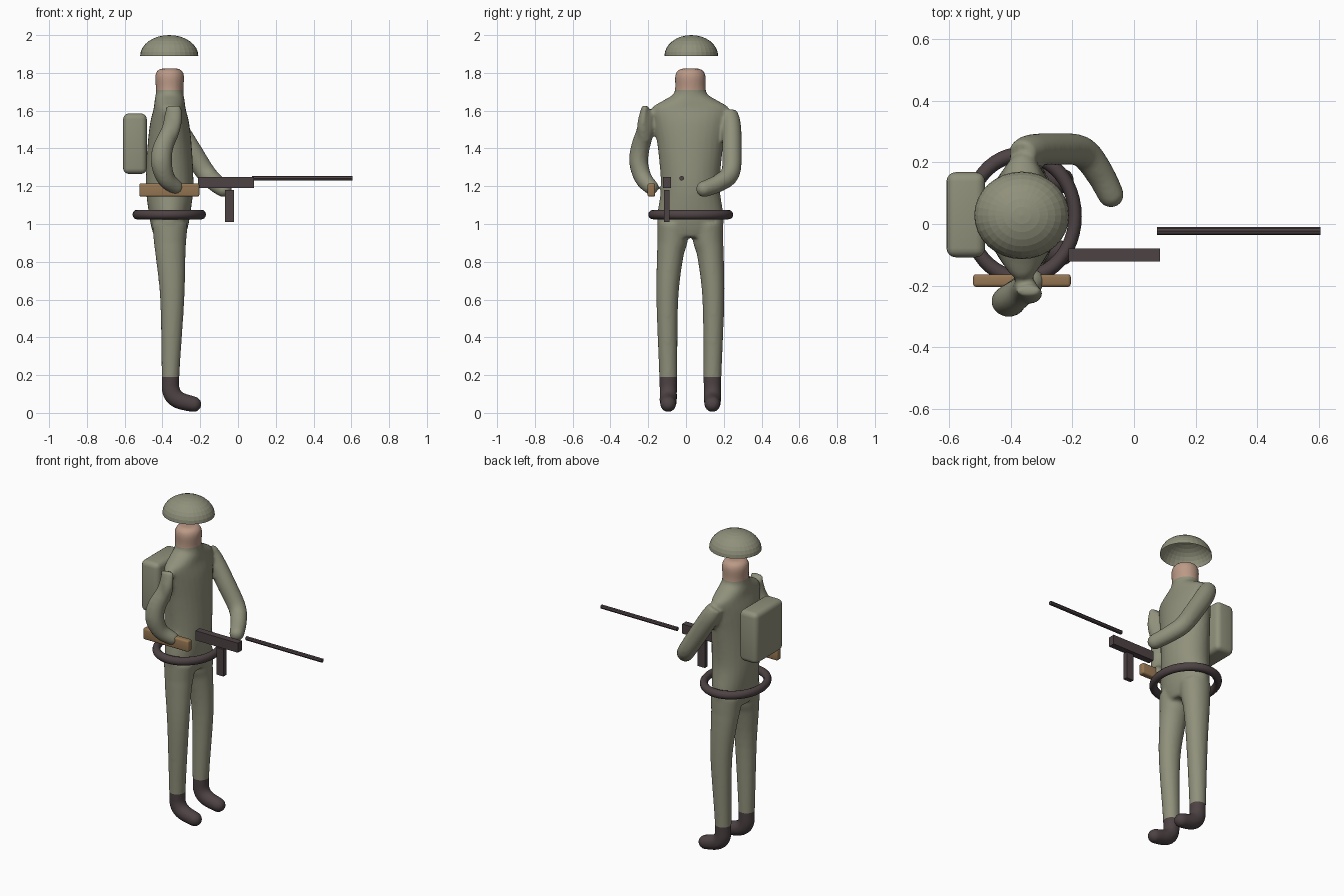
import bpy, bmesh, math
from mathutils import Vector

cube = bpy.data.objects.get("Cube")
if cube:
    bpy.data.objects.remove(cube)


def material(name, rgb):
    m = bpy.data.materials.new(name)
    m.use_nodes = True
    m.diffuse_color = (*rgb, 1)
    m.node_tree.nodes["Principled BSDF"].inputs["Base Color"].default_value = (*rgb, 1)
    return m


OLIVE = material("olive cloth", (0.28, 0.28, 0.20))
SKIN = material("skin", (0.50, 0.32, 0.24))
DARK = material("dark leather and metal", (0.075, 0.055, 0.058))
WOOD = material("wood", (0.30, 0.18, 0.085))


def add_object(name, bm, mats, smooth=None):
    me = bpy.data.meshes.new(name)
    bm.to_mesh(me)
    bm.free()
    ob = bpy.data.objects.new(name, me)
    bpy.context.collection.objects.link(ob)
    for m in mats:
        me.materials.append(m)
    if smooth:
        bpy.ops.object.select_all(action='DESELECT')
        ob.select_set(True)
        bpy.context.view_layer.objects.active = ob
        bpy.ops.object.shade_smooth_by_angle(angle=math.radians(smooth))
    return ob


def spline(pts, steps=5):
    """Smooth interpolation of points that also carry two radii."""
    p = [pts[0]] + pts + [pts[-1]]
    out = []
    for a, b, c, d in zip(p, p[1:], p[2:], p[3:]):
        for i in range(steps):
            t = i / steps
            out.append([0.5 * (2 * w + (x - v) * t + (2 * v - 5 * w + 4 * x - y) * t * t
                               + (3 * w - v - 3 * x + y) * t ** 3)
                        for v, w, x, y in zip(a, b, c, d)])
    return out + [list(pts[-1])]


def tube(bm, pts, dome=False, n=28):
    """Loft elliptical rings along a path of (x, y, z, radius_y, radius_x)."""
    rows = spline(pts)
    cen = [Vector(r[:3]) for r in rows]
    frames = []
    for i, r in enumerate(rows):
        t = (cen[min(i + 1, len(cen) - 1)] - cen[max(i - 1, 0)]).normalized()
        frames.append((cen[i], t, r[3], r[4]))
    if dome:
        c, t, ra, rb = frames[-1]
        for k in range(1, 6):
            a = k * math.pi / 11
            frames.append((c + t * ra * math.sin(a), t, ra * math.cos(a), rb * math.cos(a)))
    rings = []
    for c, t, ra, rb in frames:
        u = Vector((0, 1, 0))
        u = (u - t * u.dot(t)).normalized()
        v = t.cross(u)
        rings.append([bm.verts.new(c + u * ra * math.cos(k * math.tau / n)
                                   + v * rb * math.sin(k * math.tau / n)) for k in range(n)])
    for a, b in zip(rings, rings[1:]):
        for k in range(n):
            bm.faces.new((a[k], a[(k + 1) % n], b[(k + 1) % n], b[k]))
    bm.faces.new(rings[0][::-1])
    bm.faces.new(rings[-1])


# Body: torso, neck, legs and arms lofted, then fused to one skin
CX, CY = -0.362, 0.023
bm = bmesh.new()
torso = [(0.93, .12, .08), (0.98, .17, .096), (1.05, .175, .109), (1.2, .156, .126),
         (1.4, .172, .118), (1.53, .193, .104), (1.61, .205, .085), (1.65, .15, .08),
         (1.685, .092, .074), (1.72, .081, .073), (1.78, .081, .077), (1.81, .07, .067),
         (1.823, .045, .045)]
tube(bm, [(CX, CY, z, ry, rx) for z, ry, rx in torso])

leg = [(-.36, .088, 1.0, .086, .094), (-.36, .095, .91, .08, .086), (-.357, .107, .83, .07, .079),
       (-.348, .122, .6, .058, .064), (-.357, .117, .2, .048, .047), (-.352, .117, .11, .046, .048),
       (-.315, .117, .068, .046, .046), (-.235, .117, .046, .042, .042)]
for side in (-1, 1):
    tube(bm, [(x, CY + side * y, z, a, b) for x, y, z, a, b in leg], dome=True)

tube(bm, [(-.365, .225, 1.59, .045, .045), (-.335, .24, 1.53, .05, .055), (-.255, .243, 1.4, .052, .056),
          (-.17, .235, 1.27, .05, .052), (-.115, .17, 1.215, .046, .048),
          (-.075, .095, 1.185, .042, .044)], dome=True)
tube(bm, [(-.35, -.205, 1.6, .03, .035), (-.36, -.215, 1.5, .045, .045), (-.398, -.243, 1.4, .05, .054),
          (-.405, -.25, 1.32, .05, .056), (-.38, -.225, 1.24, .046, .048),
          (-.33, -.185, 1.195, .04, .04)], dome=True)
# Loose sleeve fold at the right shoulder
tube(bm, [(-.342, -.215, 1.625, .018, .042), (-.335, -.228, 1.53, .03, .036),
          (-.35, -.22, 1.44, .035, .022)])
bmesh.ops.recalc_face_normals(bm, faces=bm.faces)
rough = add_object("body_lofts", bm, [OLIVE])
fuse = rough.modifiers.new("fuse", 'REMESH')
fuse.mode = 'VOXEL'
fuse.voxel_size = 0.01
soft = rough.modifiers.new("soften", 'SMOOTH')
soft.factor = 0.5
soft.iterations = 5
bpy.context.view_layer.update()
bm = bmesh.new()
bm.from_object(rough, bpy.context.evaluated_depsgraph_get())
bpy.data.objects.remove(rough)

# Clean colour borders at boot top and collar
BOOT, COLLAR = 0.19, 1.71
for z in (BOOT, COLLAR):
    bmesh.ops.bisect_plane(bm, geom=bm.verts[:] + bm.edges[:] + bm.faces[:],
                           plane_co=(0, 0, z), plane_no=(0, 0, 1))
for f in bm.faces:
    z = f.calc_center_median().z
    f.material_index = 2 if z < BOOT else 1 if z > COLLAR else 0
add_object("body", bm, [OLIVE, SKIN, DARK], smooth=60)

# Helmet: open half dome
bm = bmesh.new()
bmesh.ops.create_uvsphere(bm, u_segments=32, v_segments=16, radius=1)
bmesh.ops.delete(bm, geom=[v for v in bm.verts if v.co.z < -0.01], context='VERTS')
for v in bm.verts:
    v.co = Vector((-.364 + v.co.x * .154, .028 + v.co.y * .142, 1.89 + v.co.z * .11))
add_object("helmet", bm, [OLIVE])

# Belt ring
bpy.ops.mesh.primitive_torus_add(major_segments=48, minor_segments=12, major_radius=1,
                                 minor_radius=0.125, location=(-.364, .025, 1.05))
belt = bpy.context.object
belt.name = "belt"
belt.scale = (.173, .2, .2)
belt.data.materials.append(DARK)
bpy.ops.object.shade_smooth()


def box(name, lo, hi, mat, bevel=0, segments=3):
    bm = bmesh.new()
    bmesh.ops.create_cube(bm, size=1)
    for v in bm.verts:
        v.co = Vector([l + (c + 0.5) * (h - l) for c, l, h in zip(v.co, lo, hi)])
    if bevel:
        bmesh.ops.bevel(bm, geom=bm.edges[:], offset=bevel, segments=segments,
                        profile=0.5, affect='EDGES')
    return add_object(name, bm, [mat], smooth=40 if bevel else None)


box("backpack", (-.608, -.108, 1.265), (-.483, .168, 1.585), OLIVE, 0.03, 4)
box("gun_stock", (-.522, -.204, 1.145), (-.205, -.163, 1.215), WOOD, 0.01)
box("gun_body", (-.213, -.121, 1.19), (.084, -.08, 1.25), DARK)
box("gun_magazine", (-.07, -.116, 1.01), (-.02, -.088, 1.18), DARK)

# Barrel
bpy.ops.mesh.primitive_cylinder_add(vertices=8, radius=.0125, depth=.53,
                                    location=(.34, -.023, 1.242), rotation=(0, math.pi / 2, 0))
bpy.context.object.name = "gun_barrel"
bpy.context.object.data.materials.append(DARK)
